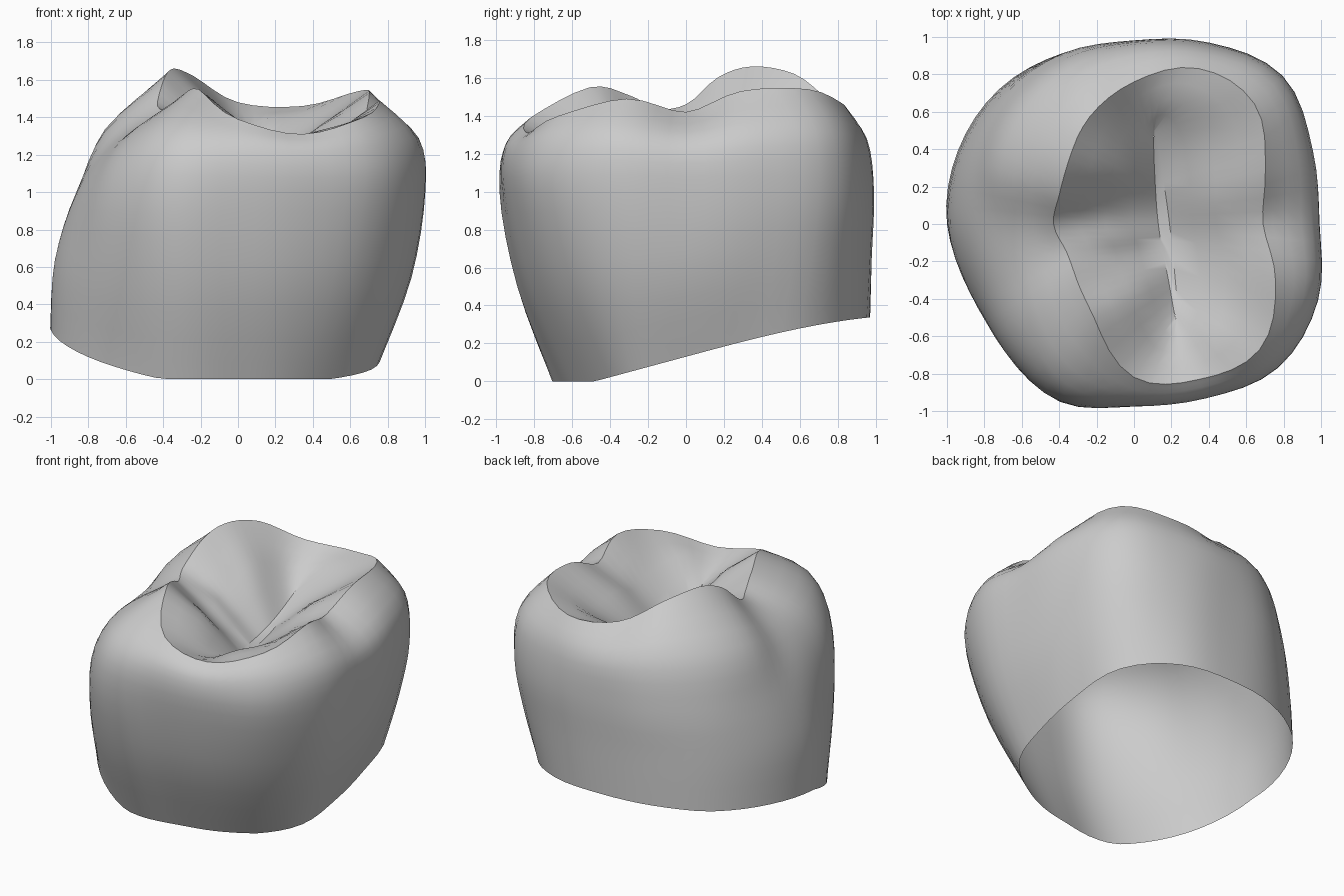
import bpy
import math
from mathutils import Vector

cube = bpy.data.objects.get("Cube")
if cube:
    bpy.data.objects.remove(cube, do_unlink=True)

# Radii and heights at sixteen even directions, counter-clockwise from +x
rim_radius = [.77, .83, .97, 1, .97, .99, 1.02, 1.02,
              1, .93, .84, .76, .67, .66, .69, .77]
belly_radius = [.99, 1.03, 1.12, 1.05, .98, .98, .96, .91,
                .86, .87, .96, 1.03, .97, 1, 1.08, 1.06]
shoulder_radius = [.95, 1, 1.09, 1.01, .94, .9, .84, .77,
                   .67, .69, .8, .93, .95, .99, 1.06, 1.03]
crest_radius = [.69, .76, .91, .9, .76, .62, .49, .43,
                .43, .39, .43, .55, .82, .9, .95, .82]
crest_height = [1.42, 1.53, 1.54, 1.46, 1.48, 1.62, 1.66, 1.6,
                1.46, 1.44, 1.51, 1.55, 1.39, 1.31, 1.4, 1.49]

SIDES = 64
STEPS = 4


def spline(a, b, c, d, t):
    """Smooth curve from b to c."""
    return b + (c - a) * t / 2 + (a * 2 - b * 5 + c * 4 - d) * t * t / 2 \
        + (b * 3 - a - c * 3 + d) * t ** 3 / 2


def around(table, turn):
    """Read a table smoothly at a fraction of a full turn."""
    place = turn * len(table)
    i = int(place)
    a, b, c, d = [table[(i + k) % len(table)] for k in (-1, 0, 1, 2)]
    return spline(a, b, c, d, place - i)


def meridian(turn):
    """Section of the crown wall from the open rim to the central groove."""
    angle = turn * math.tau
    out = Vector((math.cos(angle), math.sin(angle), 0))
    up = Vector((0, 0, 1))

    # Rim rises to the back and a little to the -x side
    rim = out * around(rim_radius, turn)
    side_lift = .13 * max(0, -rim.x) * min(1, max(0, 1 - 1.3 * rim.y))
    rim.z = max(0, .13 + .27 * rim.y + side_lift - .06 * max(0, rim.y) ** 3)
    belly = out * around(belly_radius, turn) + up
    middle = (rim + belly) / 2 + out * (.05 - .05 * max(0, out.y))
    top = around(crest_height, turn)
    shoulder = out * around(shoulder_radius, turn) + up * (1.22 + (top - 1.31) * .4)
    crest = out * around(crest_radius, turn) + up * top

    # Chewing surface folds down to a narrow lengthwise groove, deepest midway
    y = crest.y * .6
    floor = Vector((.16 - .12 * y + .03 * out.x, y, 1.1 + .05 * y + .5 * y * y))
    slope = crest.lerp(floor, .5) + up * (.02 + .03 * math.cos(angle * 6 - 1))

    outer = [rim, middle, belly, shoulder, crest]
    points = []
    for i in range(len(outer) - 1):
        a = outer[max(i - 1, 0)]
        d = outer[min(i + 2, len(outer) - 1)]
        points += [spline(a, outer[i], outer[i + 1], d, k / STEPS) for k in range(STEPS)]
    return points + [crest, crest.lerp(slope, .5), slope, slope.lerp(floor, .5), floor]


# Crown shell, open underneath
columns = [meridian(i / SIDES) for i in range(SIDES)]
rows = len(columns[0])
verts = [p for column in columns for p in column]
faces = []
for i in range(SIDES):
    here, there = i * rows, (i + 1) % SIDES * rows
    faces += [(here + j, there + j, there + j + 1, here + j + 1) for j in range(rows - 1)]

# Groove floor, strips joining the points facing each other across it
half = SIDES // 2
ends = [i * rows + rows - 1 for i in range(SIDES)]
for i in range(-(half // 2), half // 2):
    faces.append((ends[i], ends[i + 1], ends[half - i - 1], ends[(half - i) % SIDES]))
faces = [f for f in faces if len(set(f)) == len(f)]

mesh = bpy.data.meshes.new("crown_shell")
mesh.from_pydata(verts, [], faces)
mesh.update()
crown = bpy.data.objects.new("crown_shell", mesh)
bpy.context.collection.objects.link(crown)

# Plain grey
grey = bpy.data.materials.new("light grey")
grey.use_nodes = True
colour = (.6, .6, .6, 1)
grey.diffuse_color = colour
grey.node_tree.nodes["Principled BSDF"].inputs["Base Color"].default_value = colour
mesh.materials.append(grey)

bpy.ops.object.select_all(action="DESELECT")
crown.select_set(True)
bpy.context.view_layer.objects.active = crown
bpy.ops.object.shade_smooth_by_angle(angle=math.radians(35))
